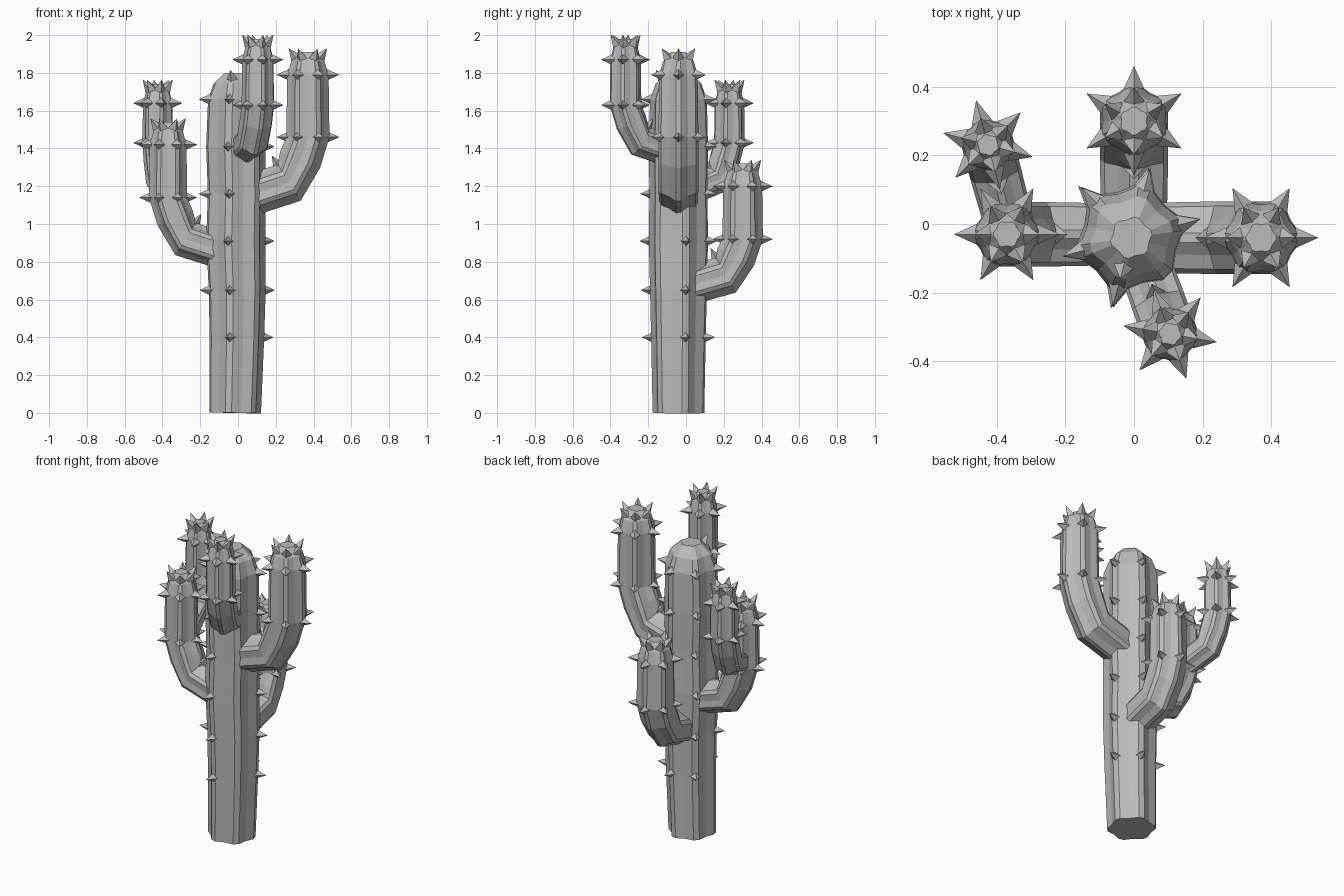
import bpy, bmesh
from math import sin, cos, radians, pi
from mathutils import Vector, Matrix

cube = bpy.data.objects.get("Cube")
if cube:
    bpy.data.objects.remove(cube)

grey = bpy.data.materials.new("cactus grey")
grey.use_nodes = True
grey.diffuse_color = (0.5, 0.5, 0.5, 1)
grey.node_tree.nodes["Principled BSDF"].inputs["Base Color"].default_value = (0.5, 0.5, 0.5, 1)

UP = Vector((0, 0, 1))
RIBS = 6


def make_object(name, bm):
    bmesh.ops.recalc_face_normals(bm, faces=bm.faces)
    mesh = bpy.data.meshes.new(name)
    bm.to_mesh(mesh)
    bm.free()
    mesh.materials.append(grey)
    obj = bpy.data.objects.new(name, mesh)
    bpy.context.collection.objects.link(obj)


def frame(centres, i, out):
    """Two axes of the ring at point i: away from the bend, and sideways."""
    a, b = centres[max(i - 1, 0)], centres[min(i + 1, len(centres) - 1)]
    tangent = UP if i >= len(centres) - 2 and i > 0 else (b - a).normalized()
    side = UP.cross(out).normalized()
    return side.cross(tangent).normalized(), side


def ribbed_stem(name, centres, radii, out, dome):
    """Sweep a ribbed cross-section along the centres and close it with a dome."""
    bm = bmesh.new()
    rings = []

    def ring(c, u, v, r):
        verts = []
        for k in range(RIBS):
            for offset, scale in ((-7, 1), (7, 1), (30, 0.87)):
                a = radians(k * 360 / RIBS + offset)
                verts.append(bm.verts.new(c + (u * cos(a) + v * sin(a)) * r * scale))
        rings.append(verts)

    for i, (c, r) in enumerate(zip(centres, radii)):
        ring(c, *frame(centres, i, out), r)
    u, v = frame(centres, len(centres) - 1, out)
    for height, scale in ((0.6, 0.8), (1, 0.4)):
        ring(centres[-1] + UP * dome * height, u, v, radii[-1] * scale)
    for low, high in zip(rings, rings[1:]):
        for j in range(len(low)):
            n = (j + 1) % len(low)
            bm.faces.new((low[j], low[n], high[n], high[j]))
    bm.faces.new(rings[0][::-1])
    bm.faces.new(rings[-1])
    make_object(name, bm)


def add_spine(bm, base, direction):
    """One four-sided thorn, slightly sunk into the skin."""
    turn = direction.to_track_quat('Z', 'Y').to_matrix().to_4x4()
    place = Matrix.Translation(base + direction * 0.022) @ turn
    bmesh.ops.create_cone(bm, cap_ends=True, segments=4, radius1=0.03, radius2=0,
                          depth=0.066, matrix=place)


def rib_direction(u, v, k):
    a = k * 2 * pi / RIBS
    return u * cos(a) + v * sin(a)


def dome_spine(bm, centre, d, r, dome):
    add_spine(bm, centre + d * r * 0.6 + UP * dome * 0.8, (d * 0.6 + UP * 0.8).normalized())


def arm(name, tip, azimuth, reach, drop, r, straight, dome):
    """Elbowed branch; tip is where its upright part begins."""
    out = Vector((cos(radians(azimuth)), sin(radians(azimuth)), 0))
    tip = Vector(tip)
    bend = ((1, 1), (0.27, 0.73), (0.11, 0.36), (0, 0))
    centres = [tip - out * reach * h - UP * drop * d for h, d in bend]
    centres.append(tip + UP * straight)
    ribbed_stem(name, centres, [r * 0.95, r, r, r, r * 0.96], out, dome)

    bm = bmesh.new()
    for k in range(RIBS):
        for i in (3, 4):
            d = rib_direction(*frame(centres, i, out), k)
            add_spine(bm, centres[i] + d * r * 0.97, d)
        dome_spine(bm, centres[-1], d, r, dome)
    # lone thorn in the crook of the elbow
    d = -frame(centres, 1, out)[0]
    add_spine(bm, centres[1] + d * r, d)
    make_object(name + "_spines", bm)


# Trunk
heights = (0, 0.4, 0.65, 0.91, 1.16, 1.41, 1.66)
widths = (0.138, 0.146, 0.152, 0.158, 0.155, 0.158, 0.152)
shifts = (-0.015, -0.006, -0.004, -0.012, -0.006, -0.012, -0.008)
trunk = [Vector((x, -0.04, z)) for x, z in zip(shifts, heights)]
out = Vector((cos(radians(15)), sin(radians(15)), 0))
ribbed_stem("trunk", trunk, widths, out, 0.14)

# Trunk thorns, sparser on one rib
bm = bmesh.new()
side = UP.cross(out)
for i in range(1, len(trunk)):
    for k in (0, 1, 2, 3, 4):
        if k != 3 or i % 2 == 0:
            d = rib_direction(out, side, k)
            add_spine(bm, trunk[i] + d * widths[i], d)
dome_spine(bm, trunk[-1], rib_direction(out, side, 4), widths[-1], 0.14)
make_object("trunk_spines", bm)

# Branches
arm("left_arm", (0.37, -0.04, 1.46), 0, 0.37, 0.33, 0.115, 0.33, 0.12)
arm("right_arm", (-0.37, -0.03, 1.14), 180, 0.34, 0.3, 0.102, 0.28, 0.12)
arm("back_arm", (0, 0.3, 0.92), 90, 0.33, 0.26, 0.108, 0.28, 0.12)
arm("front_arm", (0.105, -0.32, 1.63), -70, 0.3, 0.26, 0.086, 0.24, 0.11)
arm("right_arm_shoot", (-0.425, 0.23, 1.43), 105, 0.24, 0.26, 0.082, 0.21, 0.1)
